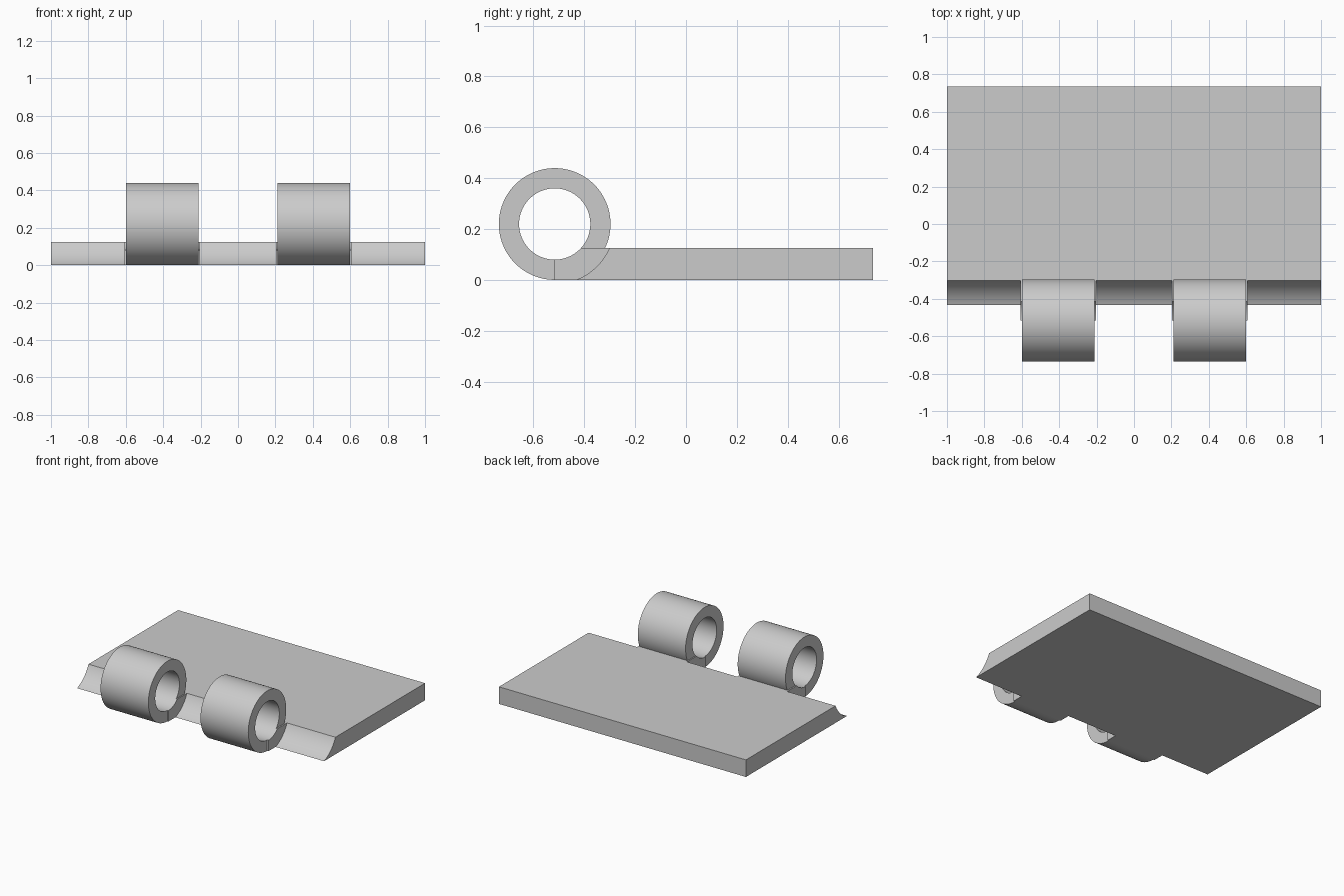
import bpy
import bmesh
import math
from mathutils import Matrix

if "Cube" in bpy.data.objects:
    bpy.data.objects.remove(bpy.data.objects["Cube"], do_unlink=True)

# Plain grey metal
metal = bpy.data.materials.new("grey metal")
metal.use_nodes = True
GREY = (0.6, 0.6, 0.6, 1)
metal.diffuse_color = GREY
metal.node_tree.nodes["Principled BSDF"].inputs["Base Color"].default_value = GREY

# Barrel axis, plate size and radii
AXIS_Y, AXIS_Z = -0.516, 0.22
BACK, THICK = 0.735, 0.125
OUTER, BORE, CLEARANCE = 0.2195, 0.14, 0.235


def add_object(name, bm):
    mesh = bpy.data.meshes.new(name)
    bm.to_mesh(mesh)
    bm.free()
    mesh.materials.append(metal)
    obj = bpy.data.objects.new(name, mesh)
    bpy.context.collection.objects.link(obj)
    return obj


def box(name, lo, hi):
    bm = bmesh.new()
    size = [b - a for a, b in zip(lo, hi)]
    mid = [(a + b) / 2 for a, b in zip(lo, hi)]
    bmesh.ops.create_cube(bm, size=1, matrix=Matrix.Translation(mid) @ Matrix.Diagonal((*size, 1)))
    return add_object(name, bm)


def barrel(name, x0, x1, radius):
    """Cylinder lying along the hinge axis."""
    bm = bmesh.new()
    place = Matrix.Translation(((x0 + x1) / 2, AXIS_Y, AXIS_Z)) @ Matrix.Rotation(math.pi / 2, 4, "Y")
    bmesh.ops.create_cone(bm, cap_ends=True, segments=96, radius1=radius, radius2=radius,
                          depth=x1 - x0, matrix=place)
    return add_object(name, bm)


def combine(target, tool, operation):
    tool.hide_render = True
    mod = target.modifiers.new(tool.name, "BOOLEAN")
    mod.operation = operation
    mod.solver = "EXACT"
    mod.object = tool
    bpy.ops.object.select_all(action="DESELECT")
    bpy.context.view_layer.objects.active = target
    target.select_set(True)
    bpy.ops.object.modifier_apply(modifier=mod.name)
    bpy.data.objects.remove(tool, do_unlink=True)


# Leaf plate, reaching under the barrel axis
leaf = box("hinge_leaf", (-1, AXIS_Y, 0), (1, BACK, THICK))

# Curved clearance between the tabs
for x0, x1 in ((-1.1, -0.608), (-0.203, 0.203), (0.608, 1.1)):
    combine(leaf, barrel("clearance_cutter", x0, x1, CLEARANCE), "DIFFERENCE")

# Two knuckles, then the pin bore through both
for x0, x1 in ((-0.598, -0.211), (0.211, 0.598)):
    combine(leaf, barrel("knuckle", x0, x1, OUTER), "UNION")
combine(leaf, barrel("bore_cutter", -1.1, 1.1, BORE), "DIFFERENCE")

# Smooth curved walls with crisp edges
bpy.ops.object.shade_smooth_by_angle(angle=math.radians(20))
